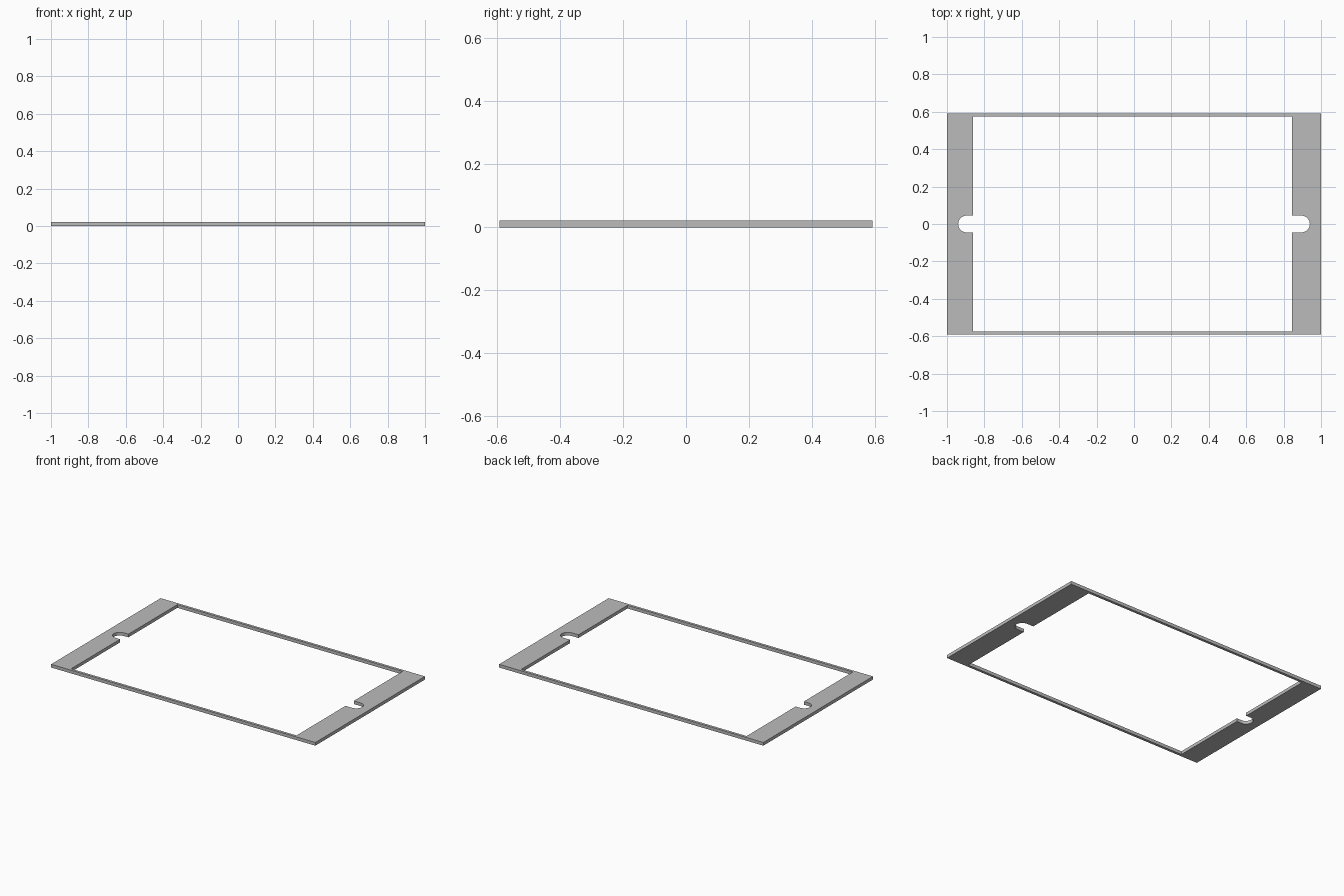
import bpy
from math import sin, cos, pi

cube = bpy.data.objects.get("Cube")
if cube:
    bpy.data.objects.remove(cube, do_unlink=True)

HALF_X, HALF_Y, HEIGHT = 1.0, 0.592, 0.022
INNER_LEFT, INNER_RIGHT, INNER_Y = 0.845, -0.861, 0.574
SLOT_TIP, SLOT_R, SLOT_STEPS = 0.94, 0.045, 16

grey = bpy.data.materials.new("plain grey")
grey.use_nodes = True
colour = (0.5, 0.5, 0.5, 1)
grey.diffuse_color = colour
grey.node_tree.nodes["Principled BSDF"].inputs["Base Color"].default_value = colour


def slot(side, edge):
    """Round-ended notch cut outward from an inner edge, counter-clockwise."""
    cx = side * (SLOT_TIP - SLOT_R)
    arc = [(cx + side * SLOT_R * cos(a), side * SLOT_R * sin(a))
           for a in (pi * (i / SLOT_STEPS - 0.5) for i in range(SLOT_STEPS + 1))]
    return [(edge, -side * SLOT_R)] + arc + [(edge, side * SLOT_R)]


# Outer rectangle and slotted opening
outer = [(-HALF_X, -HALF_Y), (HALF_X, -HALF_Y), (HALF_X, HALF_Y), (-HALF_X, HALF_Y)]
opening = ([(INNER_LEFT, -INNER_Y)] + slot(1, INNER_LEFT) + [(INNER_LEFT, INNER_Y)]
           + [(INNER_RIGHT, INNER_Y)] + slot(-1, INNER_RIGHT) + [(INNER_RIGHT, -INNER_Y)])

# Filled, extruded profile
profile = bpy.data.curves.new("frame_profile", "CURVE")
profile.dimensions = "2D"
profile.fill_mode = "BOTH"
profile.extrude = HEIGHT / 2
for loop in (outer, opening):
    spline = profile.splines.new("POLY")
    spline.points.add(len(loop) - 1)
    for point, (x, y) in zip(spline.points, loop):
        point.co = (x, y, 0, 1)
    spline.use_cyclic_u = True
profile.materials.append(grey)

frame = bpy.data.objects.new("flat_frame", profile)
frame.location.z = HEIGHT / 2
bpy.context.collection.objects.link(frame)

# Convert to a mesh and keep the edges crisp
bpy.ops.object.select_all(action="DESELECT")
frame.select_set(True)
bpy.context.view_layer.objects.active = frame
bpy.ops.object.convert(target="MESH")
bpy.ops.object.shade_smooth_by_angle(angle=pi / 6)
